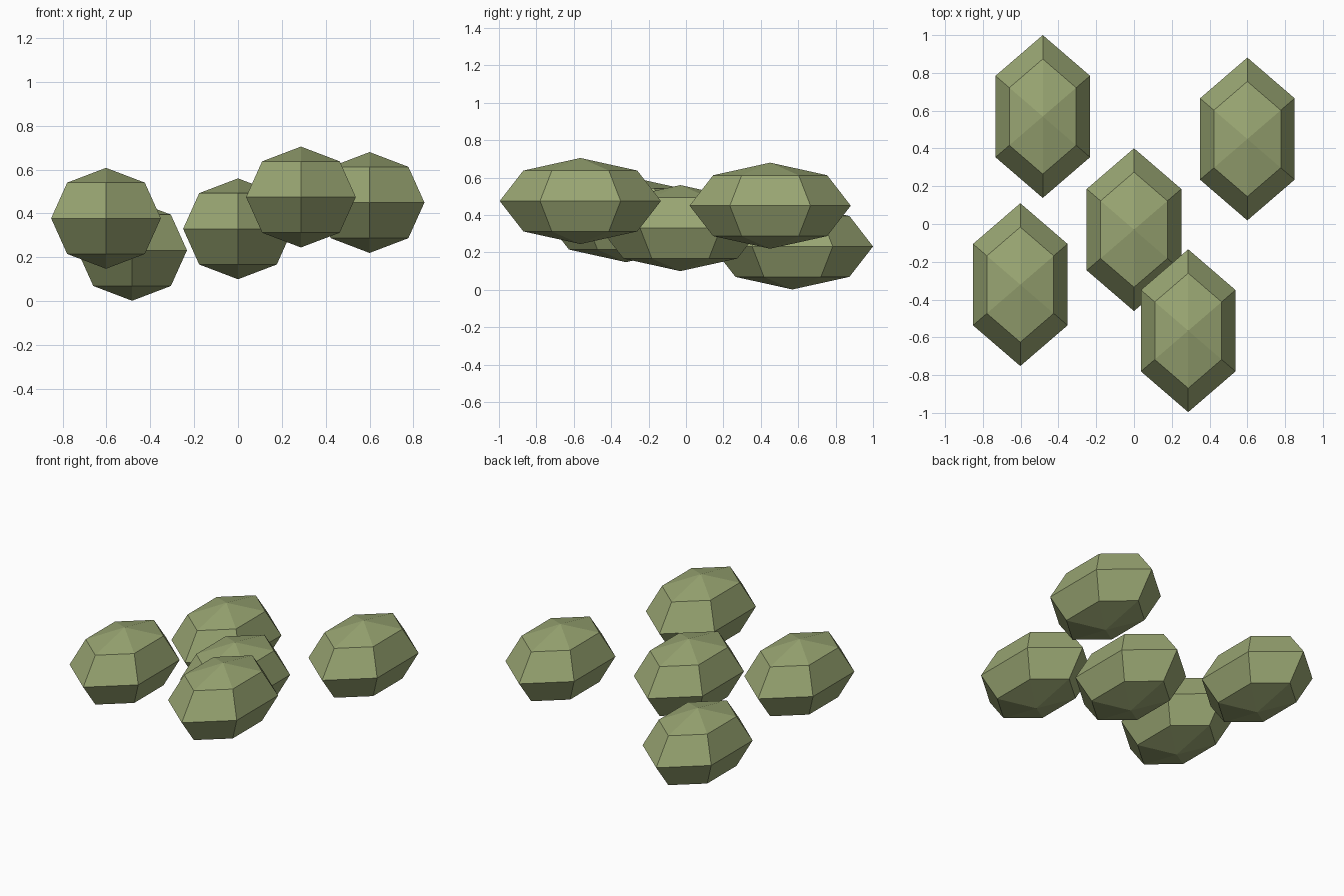
import bpy, bmesh, math

if "Cube" in bpy.data.objects:
    bpy.data.objects.remove(bpy.data.objects["Cube"])

RX, RY, RZ = 0.289, 0.431, 0.23   # radii of each clump
SIDES, STEPS = 6, 4               # sides around, bands from pole to pole

# shared muted green
green = bpy.data.materials.new("leaf_green")
green.diffuse_color = (0.32, 0.38, 0.17, 1)
green.use_nodes = True
green.node_tree.nodes["Principled BSDF"].inputs["Base Color"].default_value = green.diffuse_color


def clump_mesh():
    """Low-poly stretched sphere, with points of the hexagon facing +y and -y."""
    bm = bmesh.new()
    top = bm.verts.new((0, 0, RZ))
    bottom = bm.verts.new((0, 0, -RZ))
    rings = []
    for s in range(1, STEPS):
        p = math.pi * s / STEPS
        ring = []
        for i in range(SIDES):
            a = math.pi / 2 + math.tau * i / SIDES
            ring.append(bm.verts.new((RX * math.sin(p) * math.cos(a),
                                      RY * math.sin(p) * math.sin(a),
                                      RZ * math.cos(p))))
        rings.append(ring)
    for i in range(SIDES):
        j = (i + 1) % SIDES
        bm.faces.new((top, rings[0][i], rings[0][j]))
        bm.faces.new((bottom, rings[-1][j], rings[-1][i]))
        for up, low in zip(rings, rings[1:]):
            bm.faces.new((up[i], low[i], low[j], up[j]))
    bmesh.ops.recalc_face_normals(bm, faces=bm.faces)
    mesh = bpy.data.meshes.new("foliage_clump")
    bm.to_mesh(mesh)
    bm.free()
    mesh.materials.append(green)
    return mesh


# five identical clumps scattered at different heights
mesh = clump_mesh()
places = {
    "foliage_clump_middle": (0.0, -0.03, 0.33),
    "foliage_clump_back_left": (-0.483, 0.569, 0.232),
    "foliage_clump_back_right": (0.60, 0.45, 0.45),
    "foliage_clump_front_left": (-0.602, -0.321, 0.378),
    "foliage_clump_front_right": (0.287, -0.565, 0.475),
}
for name, loc in places.items():
    ob = bpy.data.objects.new(name, mesh)
    ob.location = loc
    bpy.context.collection.objects.link(ob)
